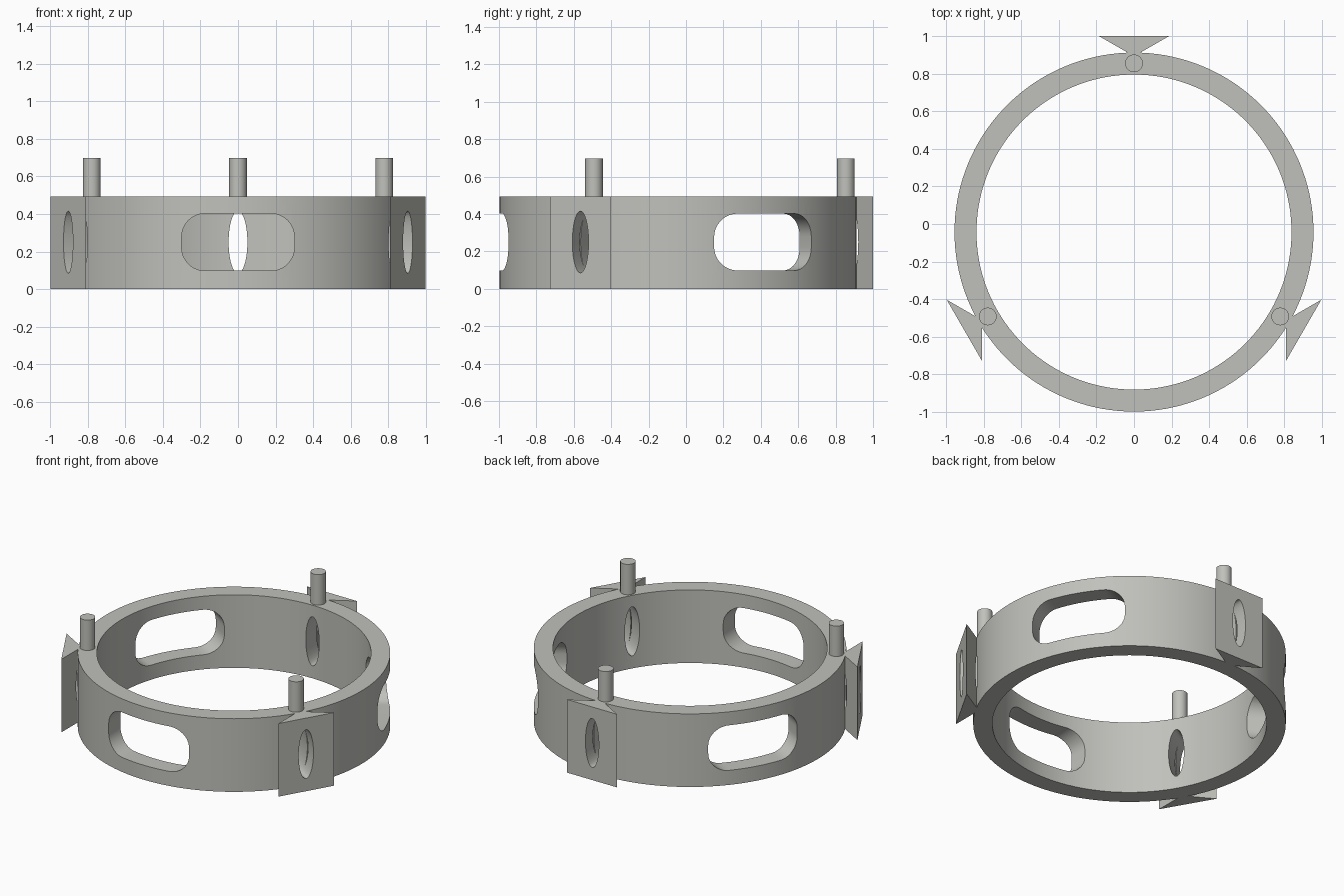
import bpy, bmesh, math
from mathutils import Matrix, Vector

if "Cube" in bpy.data.objects:
    bpy.data.objects.remove(bpy.data.objects["Cube"])

CY = -0.043                  # ring centre in y
R_OUT, R_IN, H = 0.955, 0.838, 0.493
MID = 0.25                   # height of the openings' centres

grey = bpy.data.materials.new("light grey")
grey.diffuse_color = (0.53, 0.53, 0.50, 1)
grey.use_nodes = True
grey.node_tree.nodes["Principled BSDF"].inputs["Base Color"].default_value = grey.diffuse_color


def circle(rx, ry, n):
    return [(rx * math.cos(2 * math.pi * i / n), ry * math.sin(2 * math.pi * i / n)) for i in range(n)]


def rounded_rect(hw, hh, r, n=12):
    pts = []
    for k, (sx, sy) in enumerate([(1, 1), (-1, 1), (-1, -1), (1, -1)]):
        for i in range(n + 1):
            a = math.pi / 2 * (k + i / n)
            pts.append((sx * (hw - r) + r * math.cos(a), sy * (hh - r) + r * math.sin(a)))
    return pts


def prism(name, pts, depth, matrix):
    """Extrude a profile along its local z, then place it."""
    bm = bmesh.new()
    face = bm.faces.new([bm.verts.new((x, y, 0)) for x, y in pts])
    new = bmesh.ops.extrude_face_region(bm, geom=[face])["geom"]
    bmesh.ops.translate(bm, vec=(0, 0, depth), verts=[v for v in new if isinstance(v, bmesh.types.BMVert)])
    bmesh.ops.recalc_face_normals(bm, faces=bm.faces)
    bm.transform(matrix)
    me = bpy.data.meshes.new(name)
    bm.to_mesh(me)
    bm.free()
    me.materials.append(grey)
    ob = bpy.data.objects.new(name, me)
    bpy.context.collection.objects.link(ob)
    return ob


def select(ob):
    bpy.ops.object.select_all(action='DESELECT')
    ob.select_set(True)
    bpy.context.view_layer.objects.active = ob


def boolean(ob, tool, op):
    select(ob)
    m = ob.modifiers.new(op, 'BOOLEAN')
    m.object, m.operation, m.solver = tool, op, 'EXACT'
    bpy.ops.object.modifier_apply(modifier=m.name)
    bpy.data.objects.remove(tool)


centre = Matrix.Translation((0, CY, 0))
# Turns a profile upright so that it extrudes outward along +y
upright = Matrix(((-1, 0, 0, 0), (0, 0, 1, 0), (0, 1, 0, MID), (0, 0, 0, 1)))

# Ring wall
ring = prism("ring_body", circle(R_OUT, R_OUT, 144), H, centre)
boolean(ring, prism("bore", circle(R_IN, R_IN, 144), H + 0.2, centre @ Matrix.Translation((0, 0, -0.1))), 'DIFFERENCE')

turns = [centre @ Matrix.Rotation(math.radians(120 * k), 4, 'Z') for k in range(3)]

# Dovetail mounts on the outside
for t in turns:
    tail = [(-0.187, 1.043), (0.187, 1.043), (0.024, 0.949), (0.024, 0.92), (-0.024, 0.92), (-0.024, 0.949)]
    boolean(ring, prism("dovetail", tail, H, t), 'UNION')

# Oval holes through the mounts, and rounded windows between them
for t in turns:
    boolean(ring, prism("oval_cutter", circle(0.05, 0.165, 48), 0.6, t @ Matrix.Translation((0, 0.6, 0)) @ upright), 'DIFFERENCE')
    opposite = t @ Matrix.Rotation(math.pi, 4, 'Z') @ Matrix.Translation((0, 0.6, 0)) @ upright
    boolean(ring, prism("window_cutter", rounded_rect(0.30, 0.152, 0.125), 0.6, opposite), 'DIFFERENCE')

# Locating pegs on the top rim
pegs = [prism(f"peg_{k + 1}", circle(0.047, 0.047, 40), 0.698 - H, t @ Matrix.Translation((0, 0.898, H)))
        for k, t in enumerate(turns)]

for ob in [ring] + pegs:
    select(ob)
    bpy.ops.object.shade_smooth_by_angle(angle=math.radians(25))
